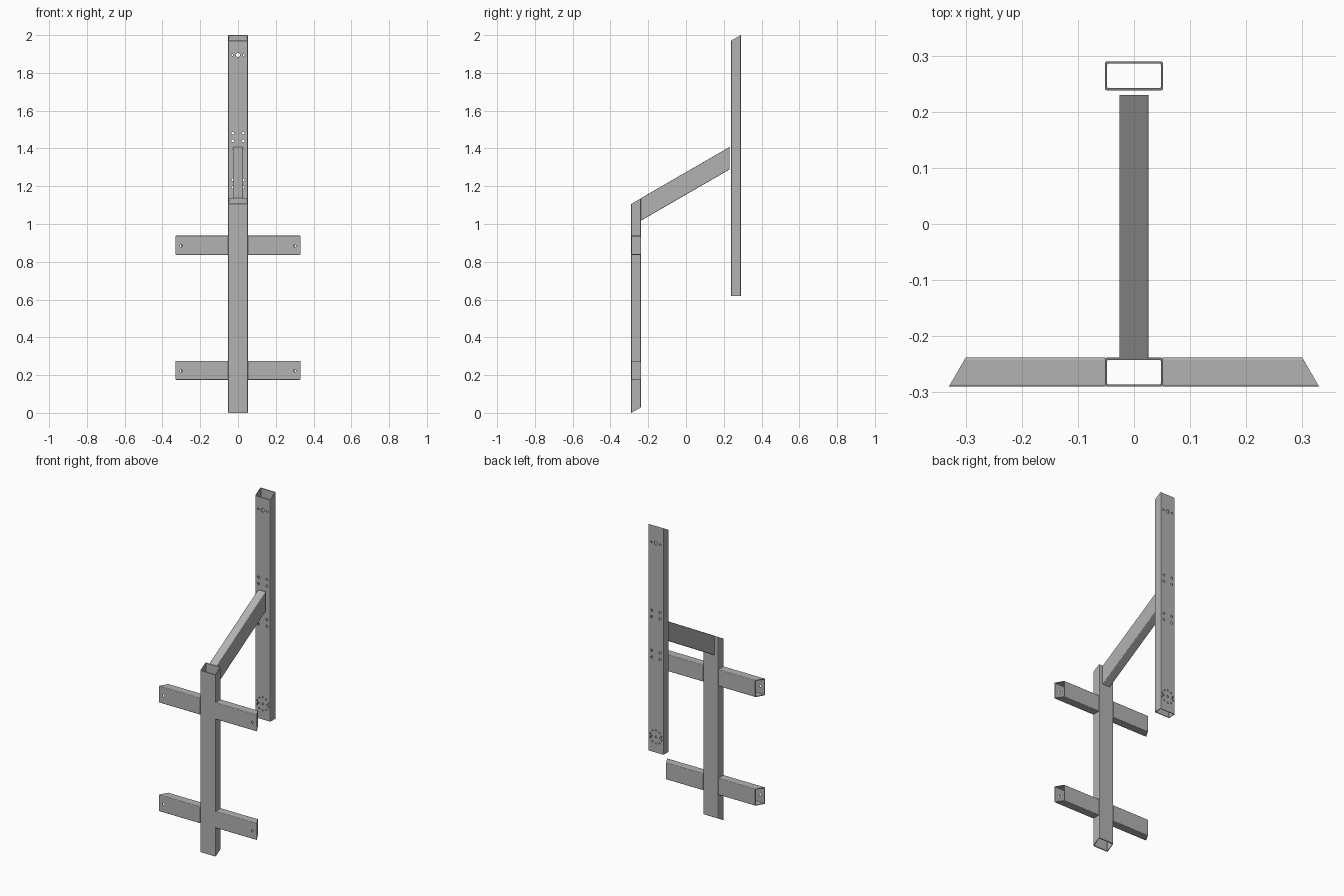
import bpy, bmesh, math
from mathutils import Matrix, Vector

if "Cube" in bpy.data.objects:
    bpy.data.objects.remove(bpy.data.objects["Cube"], do_unlink=True)

WALL = 0.004
WIDE, THIN = 0.052, 0.026          # half sizes of the rectangular steel tube
SLOPE = math.tan(math.radians(30))  # all angled cuts are 30 degrees
FRONT_Y, REAR_Y = -0.264, 0.264

steel = bpy.data.materials.new("grey steel")
steel.use_nodes = True
grey = (0.45, 0.45, 0.45, 1)
steel.diffuse_color = grey
steel.node_tree.nodes["Principled BSDF"].inputs["Base Color"].default_value = grey


def rounded_rect(a, b, r, steps=3):
    points = []
    for k, (sa, sb) in enumerate([(1, 1), (-1, 1), (-1, -1), (1, -1)]):
        for i in range(steps + 1):
            t = math.pi / 2 * (k + i / steps)
            points.append((sa * (a - r) + r * math.cos(t), sb * (b - r) + r * math.sin(t)))
    return points


def add_object(name, bm):
    bmesh.ops.recalc_face_normals(bm, faces=bm.faces)
    mesh = bpy.data.meshes.new(name)
    bm.to_mesh(mesh)
    bm.free()
    mesh.materials.append(steel)
    obj = bpy.data.objects.new(name, mesh)
    bpy.context.collection.objects.link(obj)
    return obj


def tube(name, a, b, place):
    """Open hollow tube; place(u, v, end) puts a section point at end 0 or 1."""
    bm = bmesh.new()
    outer = rounded_rect(a, b, 0.004)
    inner = rounded_rect(a - WALL, b - WALL, 0.003)
    loops = [[bm.verts.new(place(u, v, end)) for u, v in section]
             for section, end in ((outer, 0), (outer, 1), (inner, 1), (inner, 0))]
    n = len(outer)
    for k in range(4):
        p, q = loops[k], loops[(k + 1) % 4]
        for i in range(n):
            j = (i + 1) % n
            bm.faces.new((p[i], p[j], q[j], q[i]))
    return add_object(name, bm)


def drill(obj, holes, y, depth):
    """Cut round holes (x, z, radius) along the y axis."""
    bm = bmesh.new()
    for x, z, r in holes:
        matrix = Matrix.Translation((x, y, z)) @ Matrix.Rotation(math.pi / 2, 4, "X")
        bmesh.ops.create_cone(bm, cap_ends=True, segments=16, radius1=r, radius2=r,
                              depth=depth, matrix=matrix)
    cutter = add_object("hole_cutter", bm)
    cutter.hide_render = True
    mod = obj.modifiers.new("holes", "BOOLEAN")
    mod.operation = "DIFFERENCE"
    mod.solver = "EXACT"
    mod.object = cutter
    bpy.context.view_layer.objects.active = obj
    bpy.ops.object.modifier_apply(modifier=mod.name)
    bpy.data.objects.remove(cutter, do_unlink=True)


# Front post, both ends cut at a slant
tube("front_post", WIDE, THIN,
     lambda u, v, e: Vector((u, FRONT_Y + v, (0.015, 1.121)[e] + SLOPE * v)))

# Rear post, flat bottom and slanted top
rear = tube("rear_post", WIDE, THIN,
            lambda u, v, e: Vector((u, REAR_Y + v, 1.985 + SLOPE * v if e else 0.62)))

# Bolt holes in the rear post
holes = []
for z in (1.895, 0.715):
    holes += [(0, z, 0.011 if z > 1 else 0.006), (-0.03, z, 0.005), (0.03, z, 0.005)]
for z in (1.48, 1.44, 1.235, 1.195):
    holes += [(-0.028, z, 0.007), (0.028, z, 0.007)]
for i in range(10):
    t = math.tau * (i + 0.5) / 10
    holes.append((0.04 * math.cos(t), 0.715 + 0.04 * math.sin(t), 0.004))
drill(rear, holes, REAR_Y, 0.2)

# Sloping brace with vertical end cuts
tube("brace", THIN, 0.0595,
     lambda u, v, e: Vector((u, (-0.239, 0.23)[e], (1.077, 1.348)[e] + v)))

# Cross arms with mitred open ends and a bolt hole in the front wall
for level, z in (("lower", 0.225), ("upper", 0.887)):
    for side, s in (("left", 1), ("right", -1)):
        arm = tube(f"{level}_{side}_arm", THIN, 0.051,
                   lambda u, v, e: Vector((s * (0.315 - SLOPE * u if e else WIDE),
                                           FRONT_Y + u, z + v)))
        drill(arm, [(s * 0.3, z - 0.002, 0.007)], FRONT_Y - THIN, 0.03)
